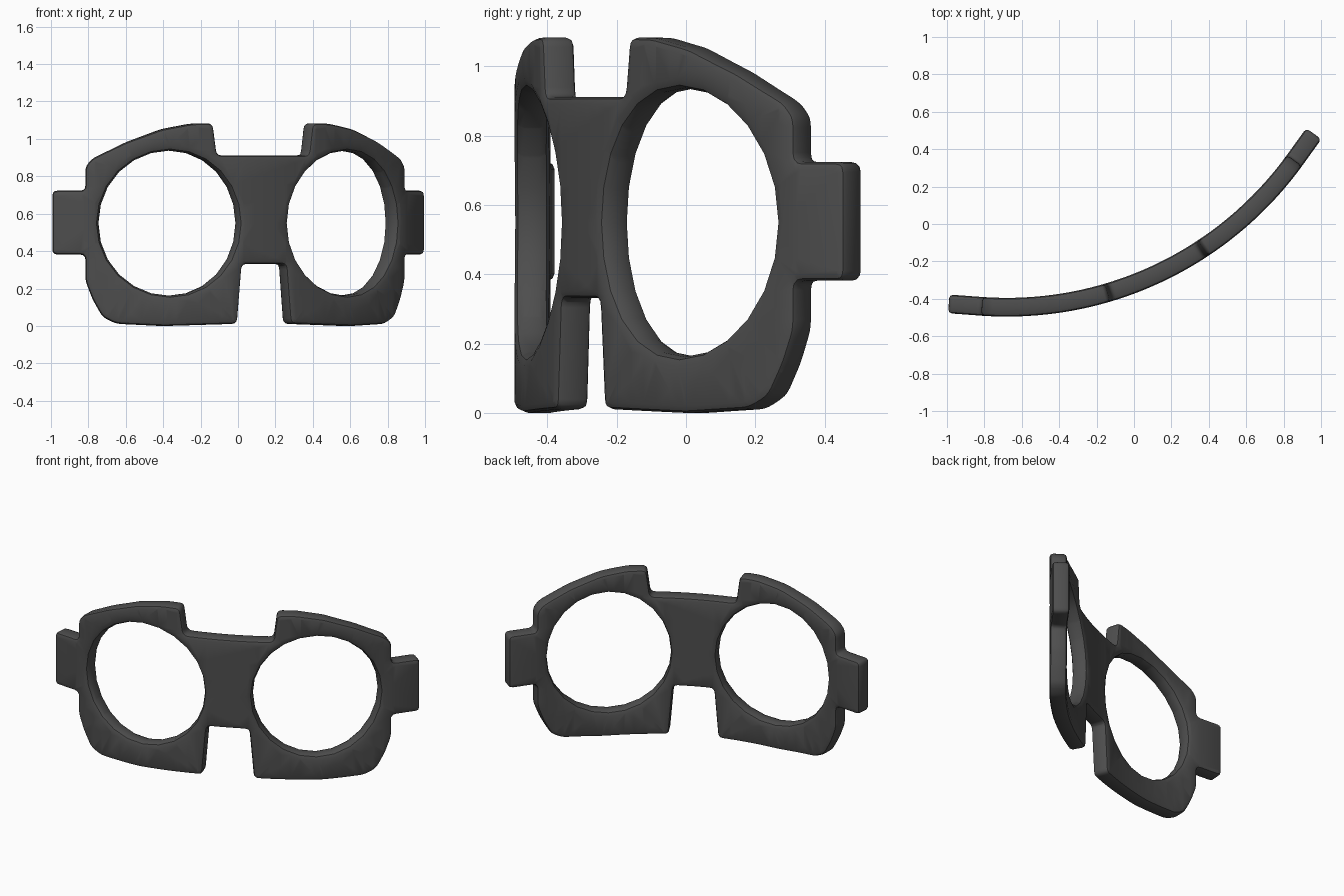
import bpy
import bmesh
import math
from mathutils import Vector

cube = bpy.data.objects.get("Cube")
if cube:
    bpy.data.objects.remove(cube, do_unlink=True)

RADIUS = 1.9                     # bend radius of the plate's middle surface
TURN = math.radians(25)          # heading of the plate's centre
CENTRE = Vector((-0.68, 1.455))  # bend axis seen from above
HALF = 0.05                      # half thickness
BODY_END = 0.97                  # beyond this the side tabs run straight

# Half outline, unrolled flat: (distance along plate, height)
half = [(0.125, 0.34), (0.152, 0.02), (0.55, 0.008), (0.80, 0.02), (0.872, 0.055),
        (0.925, 0.15), (0.963, 0.25), (0.963, 0.39), (1.14, 0.39), (1.14, 0.732),
        (0.963, 0.732), (0.963, 0.86), (0.925, 0.905), (0.75, 0.99), (0.56, 1.06),
        (0.40, 1.09), (0.287, 1.092), (0.264, 0.92)]


def rounded(points, radius, steps=3):
    """Replace each corner with a short curve."""
    out = []
    pts = [Vector(p) for p in points]
    for i, p in enumerate(pts):
        a, b = pts[i - 1] - p, pts[(i + 1) % len(pts)] - p
        start = p + a.normalized() * min(radius, a.length * 0.35)
        end = p + b.normalized() * min(radius, b.length * 0.35)
        for k in range(steps + 1):
            t = k / steps
            out.append(start * (1 - t) ** 2 + p * 2 * t * (1 - t) + end * t * t)
    return out


def inset(points, d):
    """Move a loop towards the material, which lies on its left."""
    out = []
    for i, p in enumerate(points):
        a = (p - points[i - 1]).normalized()
        b = (points[(i + 1) % len(points)] - p).normalized()
        na, nb = Vector((-a.y, a.x)), Vector((-b.y, b.x))
        out.append(p + (na + nb) * d / (1 + na.dot(nb)))
    return out


def eye_hole(side, sides=24):
    return [Vector((side * 0.518 + 0.378 * math.cos(a), 0.558 + 0.388 * math.sin(a)))
            for a in (-2 * math.pi * i / sides for i in range(sides))]


def bend(co):
    """Wrap the flat plate around the bend axis."""
    s = max(-BODY_END, min(BODY_END, co.x))
    angle = TURN + s / RADIUS
    out = Vector((math.sin(angle), -math.cos(angle)))
    along = Vector((math.cos(angle), math.sin(angle)))
    p = CENTRE + out * (RADIUS - co.y) + along * (co.x - s)
    return Vector((p.x, p.y, co.z))


outline = rounded(half + [(-x, z) for x, z in reversed(half)], 0.028)
loops = [(outline, 0.02), (eye_hole(1), 0.028), (eye_hole(-1), 0.028)]

bm = bmesh.new()
caps = {0: [], 5: []}

# Rims of the outline and of both eye holes, with rounded edges
for loop, bevel in loops:
    section = [(1, HALF), (0.3, HALF - 0.3 * bevel), (0, HALF - bevel)]
    section += [(i, -d) for i, d in reversed(section)]
    rings = [[bm.verts.new((p.x, depth, p.y)) for p in inset(loop, amount * bevel)]
             for amount, depth in section]
    count = len(loop)
    for r0, r1 in zip(rings, rings[1:]):
        for i in range(count):
            j = (i + 1) % count
            bm.faces.new((r0[i], r0[j], r1[j], r1[i]))
    for key in caps:
        caps[key] += [bm.edges.get((rings[key][i], rings[key][(i + 1) % count]))
                      for i in range(count)]

# Front and back faces
for edges in caps.values():
    bmesh.ops.triangle_fill(bm, use_beauty=True, edges=edges, normal=(0, 1, 0))

# Cut into narrow strips, then bend
cuts = [BODY_END * i / 16 for i in range(-16, 17)]
for s in cuts:
    bmesh.ops.bisect_plane(bm, geom=bm.verts[:] + bm.edges[:] + bm.faces[:], dist=1e-5,
                           plane_co=(s, 0, 0), plane_no=(1, 0, 0))
for v in bm.verts:
    v.co = bend(v.co)
low = min(v.co.z for v in bm.verts)
bmesh.ops.translate(bm, verts=bm.verts, vec=(0, 0, -low))
bmesh.ops.recalc_face_normals(bm, faces=bm.faces)

mesh = bpy.data.meshes.new("goggle_frame")
bm.to_mesh(mesh)
bm.free()
frame = bpy.data.objects.new("goggle_frame", mesh)
bpy.context.collection.objects.link(frame)

# Dark grey material
grey = bpy.data.materials.new("dark_grey")
grey.use_nodes = True
colour = (0.075, 0.075, 0.075, 1)
grey.diffuse_color = colour
grey.node_tree.nodes["Principled BSDF"].inputs["Base Color"].default_value = colour
mesh.materials.append(grey)

bpy.ops.object.select_all(action="DESELECT")
frame.select_set(True)
bpy.context.view_layer.objects.active = frame
bpy.ops.object.shade_smooth_by_angle(angle=math.radians(35))
